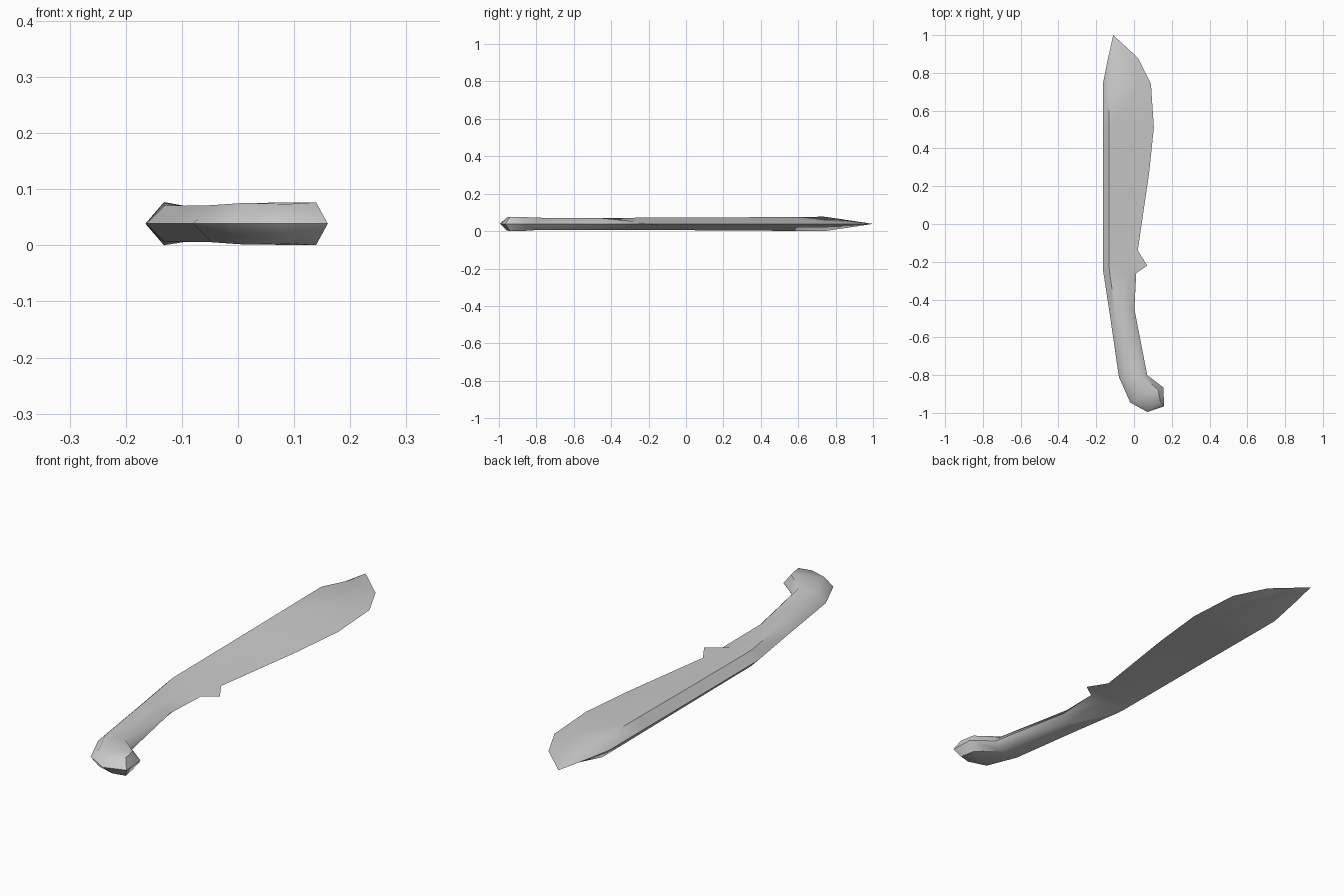
import bpy, bmesh
from mathutils import Vector

cube = bpy.data.objects.get("Cube")
if cube:
    bpy.data.objects.remove(cube, do_unlink=True)

MID = 0.0385      # height of the middle plane
BEVEL = 0.033     # width of the slope along the spine

# plain grey metal
steel = bpy.data.materials.new("grey steel")
steel.use_nodes = True
grey = (0.6, 0.6, 0.6, 1)
steel.diffuse_color = grey
steel.node_tree.nodes["Principled BSDF"].inputs["Base Color"].default_value = grey

# stations from pommel to tip: spine point, edge point,
# half thickness at spine ridge and at edge ridge, edge ridge inset
stations = [
    ((.07, -.995), (.16, -.965), .035, .038, .012),   # pommel end
    ((-.02, -.945), (.155, -.865), .037, .038, .03),  # pommel
    ((-.08, -.81), (.07, -.8), .033, .033, .03),      # grip
    ((-.125, -.5), (.002, -.45), .032, .032, .03),
    ((-.163, -.25), (.012, -.26), .033, .012, .045),  # grip meets blade
    ((-.165, -.22), (.07, -.22), .033, .01, .1),      # guard spur
    ((-.165, -.14), (.02, -.14), .033, .01, .05),     # blade
    ((-.165, .27), (.08, .27), .035, .01, .06),
    ((-.165, .51), (.105, .51), .037, .01, .06),
    ((-.165, .74), (.09, .74), .0385, .01, .06),
    ((-.137, .88), (.02, .88), .018, .006, .04),
]


def ring(bm, spine, edge, h_spine, h_edge, inset, push=0):
    """Six-sided section: spine, two ridges above, edge, two ridges below."""
    s, e = Vector((*spine, MID)), Vector((*edge, MID))
    across = (e - s).normalized()
    along = Vector((-across.y, across.x, 0)) * push
    a = s + across * min(BEVEL, (e - s).length * .3) + along
    b = e - across * inset + along
    up = Vector((0, 0, 1))
    points = [s, a + up * h_spine, b + up * h_edge,
              e, b - up * h_edge, a - up * h_spine]
    return [bm.verts.new(p) for p in points]


bm = bmesh.new()
rings = [ring(bm, *st, push=.03 if i == 0 else 0) for i, st in enumerate(stations)]

# skin between the sections
for r, q in zip(rings, rings[1:]):
    for i in range(6):
        j = (i + 1) % 6
        bm.faces.new((r[i], r[j], q[j], q[i]))

# pommel cap, split along the middle plane
first = rings[0]
bm.faces.new(first[:4])
bm.faces.new((first[3], first[4], first[5], first[0]))

# pointed tip
tip = bm.verts.new((-.11, 1, MID))
last = rings[-1]
for i in range(6):
    bm.faces.new((last[i], last[(i + 1) % 6], tip))

bmesh.ops.recalc_face_normals(bm, faces=bm.faces)
mesh = bpy.data.meshes.new("machete")
bm.to_mesh(mesh)
bm.free()
mesh.materials.append(steel)
machete = bpy.data.objects.new("machete", mesh)
bpy.context.collection.objects.link(machete)

bpy.ops.object.select_all(action='DESELECT')
machete.select_set(True)
bpy.context.view_layer.objects.active = machete
bpy.ops.object.shade_smooth_by_angle(angle=.9)
